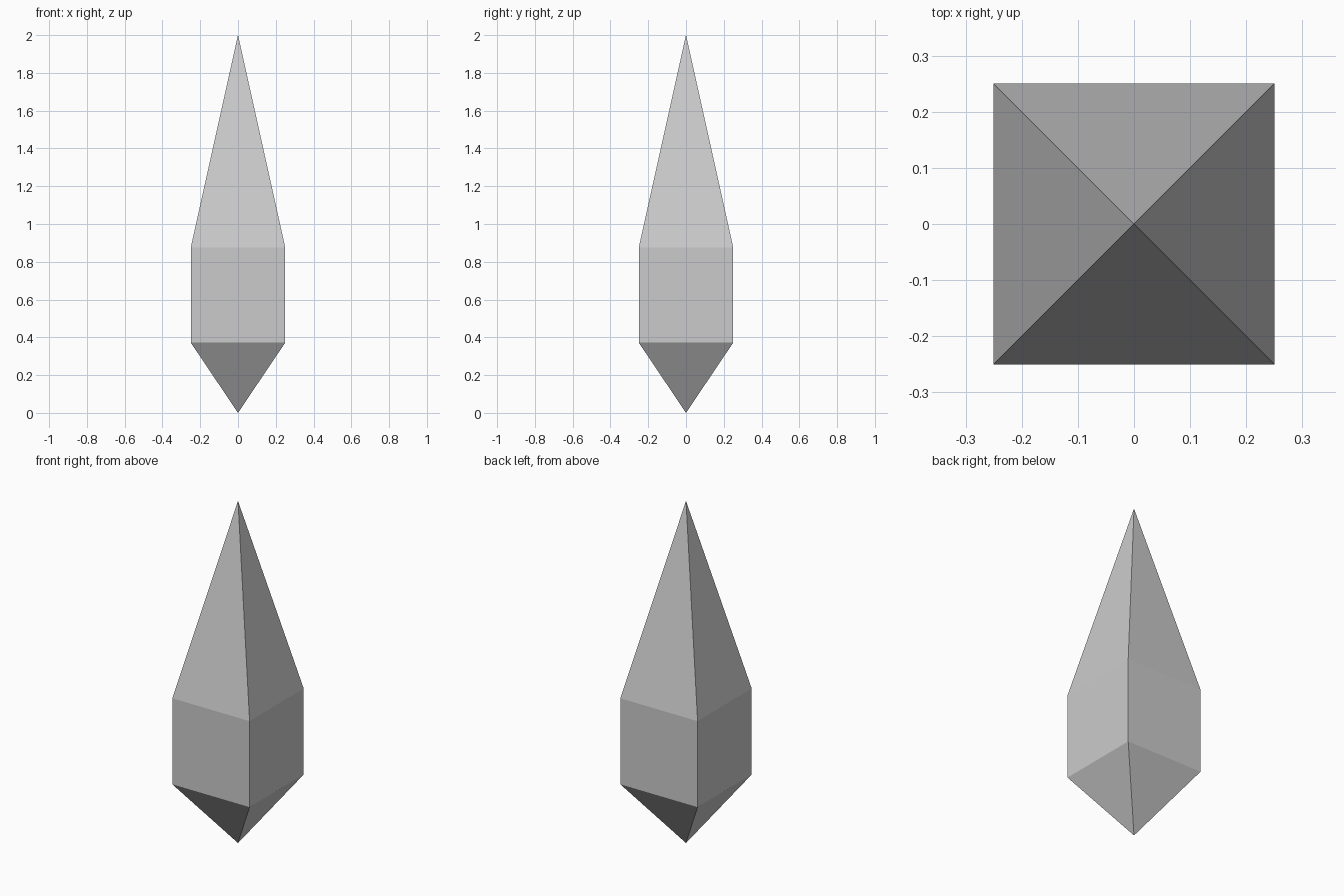
import bpy, bmesh

if "Cube" in bpy.data.objects:
    bpy.data.objects.remove(bpy.data.objects["Cube"])

HALF = 0.25               # half width of the square section
LOW, HIGH, TOP = 0.372, 0.875, 2.0


def square_ring(bm, z):
    return [bm.verts.new((x * HALF, y * HALF, z))
            for x, y in ((-1, -1), (1, -1), (1, 1), (-1, 1))]


# Crystal: short lower point, square body, tall upper point
bm = bmesh.new()
low, high = square_ring(bm, LOW), square_ring(bm, HIGH)
bottom_tip = bm.verts.new((0, 0, 0))
top_tip = bm.verts.new((0, 0, TOP))
for i in range(4):
    j = (i + 1) % 4
    bm.faces.new((bottom_tip, low[j], low[i]))
    bm.faces.new((low[i], low[j], high[j], high[i]))
    bm.faces.new((high[i], high[j], top_tip))
bmesh.ops.recalc_face_normals(bm, faces=bm.faces)

mesh = bpy.data.meshes.new("crystal")
bm.to_mesh(mesh)
bm.free()
bpy.context.collection.objects.link(bpy.data.objects.new("crystal", mesh))
